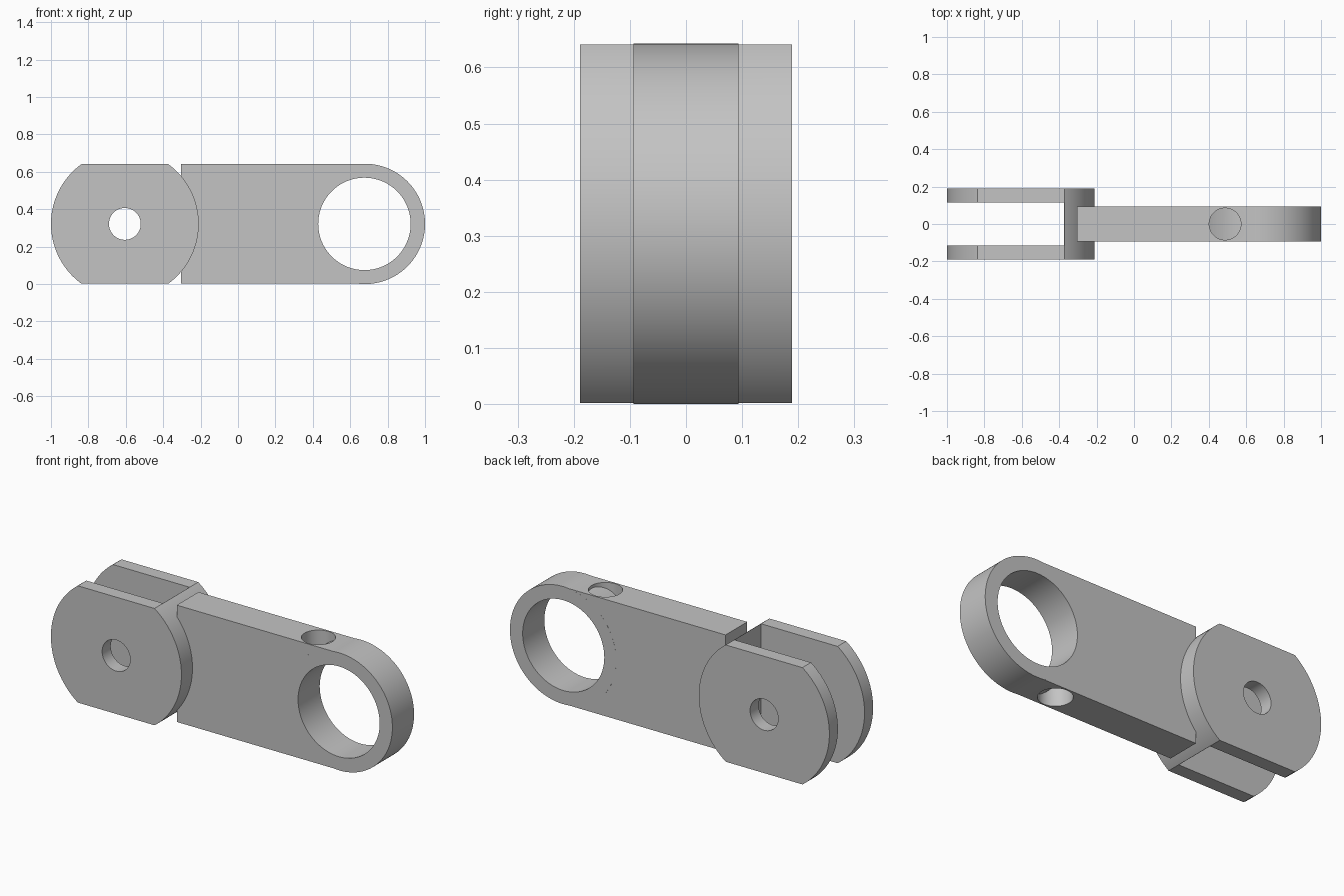
import bpy, math
from mathutils import Matrix

if "Cube" in bpy.data.objects:
    bpy.data.objects.remove(bpy.data.objects["Cube"], do_unlink=True)

grey = bpy.data.materials.new("plain grey")
grey.use_nodes = True
grey.diffuse_color = (0.55, 0.55, 0.55, 1)
grey.node_tree.nodes["Principled BSDF"].inputs["Base Color"].default_value = (0.55, 0.55, 0.55, 1)

MID = 0.3215        # height of every pivot axis
HALF = 0.3195       # half height of the flat bar
CLEVIS_X, RING_X = -0.605, 0.6785
ARM_T, CLEVIS_T = 0.187, 0.378


def finish(name):
    ob = bpy.context.object
    ob.name = name
    bpy.ops.object.transform_apply(location=True, rotation=True, scale=True)
    ob.data.materials.append(grey)
    return ob


def box(name, x0, x1, depth, height):
    bpy.ops.mesh.primitive_cube_add(size=1, location=((x0 + x1) / 2, 0, MID))
    bpy.context.object.scale = (x1 - x0, depth, height)
    return finish(name)


def cylinder(name, x, radius, length, across=True):
    """Cylinder lying along y, or upright when across is False."""
    bpy.ops.mesh.primitive_cylinder_add(
        vertices=128, radius=radius, depth=length, location=(x, 0, MID),
        rotation=(math.pi / 2 if across else 0, 0, 0))
    return finish(name)


def combine(target, tool, operation):
    mod = target.modifiers.new(operation.lower(), 'BOOLEAN')
    mod.operation, mod.solver, mod.object = operation, 'EXACT', tool
    bpy.context.view_layer.objects.active = target
    bpy.ops.object.modifier_apply(modifier=mod.name)
    bpy.data.objects.remove(tool, do_unlink=True)


def smooth(ob):
    bpy.ops.object.select_all(action='DESELECT')
    ob.select_set(True)
    bpy.context.view_layer.objects.active = ob
    bpy.ops.object.shade_smooth_by_angle(angle=math.radians(25))


# Clevis: a disc with flat top and bottom, slotted into two cheeks
clevis = cylinder("clevis", CLEVIS_X, 0.395, CLEVIS_T)
combine(clevis, box("flats", -1.2, 0, 1, 2 * HALF), 'INTERSECT')
combine(clevis, box("slot", -1.2, -0.374, 0.23, 1), 'DIFFERENCE')
combine(clevis, cylinder("pin_hole", CLEVIS_X, 0.085, 1), 'DIFFERENCE')

# Arm: a bar with an upright bore, closed off by the round end
arm = box("arm", -0.305, RING_X, ARM_T, 2 * HALF)
combine(arm, cylinder("bore", 0.487, 0.085, 1, across=False), 'DIFFERENCE')
combine(arm, cylinder("round_end", RING_X, MID, ARM_T + 0.0004), 'UNION')
combine(arm, cylinder("large_eye", 0.676, 0.247, 1), 'DIFFERENCE')

# Join arm and clevis into one link
combine(arm, clevis, 'UNION')
arm.name = "clevis_link"
smooth(arm)
